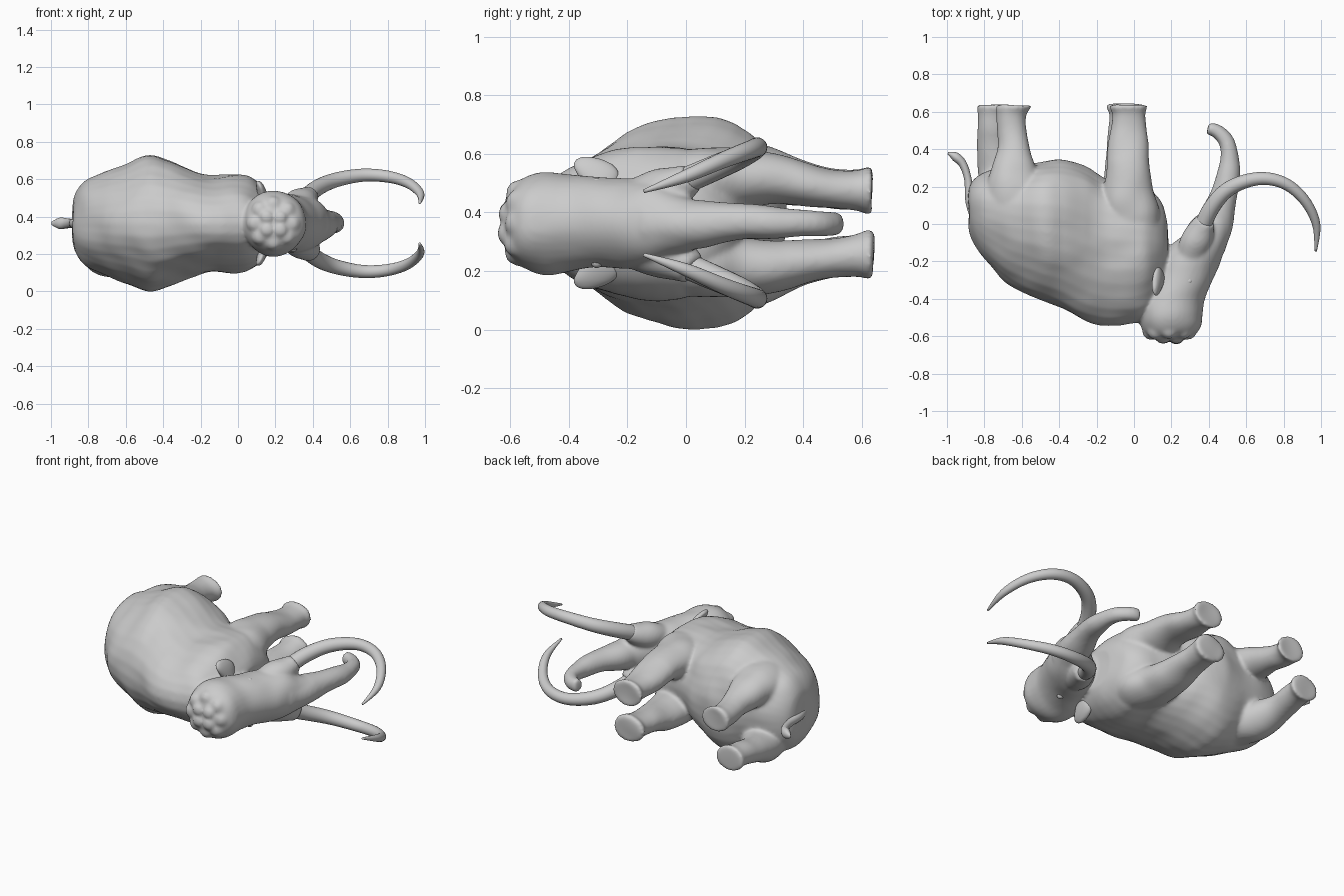
import bpy, bmesh, math
from mathutils import Vector

if "Cube" in bpy.data.objects:
    bpy.data.objects.remove(bpy.data.objects["Cube"])

ZC = 0.364  # mid-plane of the animal, which lies on its side
X, Y, Z = Vector((1, 0, 0)), Vector((0, 1, 0)), Vector((0, 0, 1))


def catmull(st, n=6):
    """Smoothly resample a list of station tuples."""
    out = []
    for i in range(len(st) - 1):
        p = [st[max(0, min(len(st) - 1, i + k))] for k in (-1, 0, 1, 2)]
        for j in range(n):
            t = j / n
            out.append([0.5 * (2 * b + (c - a) * t + (2 * a - 5 * b + 4 * c - d) * t * t
                               + (3 * b - a - 3 * c + d) * t ** 3) for a, b, c, d in zip(*p)])
    return out + [list(st[-1])]


def loft(name, st, axes=None, skew=0.0, sides=32):
    """Stations (x, y, z, a, b): ring centre and half sizes; z is relative to the mid-plane."""
    rings = catmull(st)
    bm = bmesh.new()
    prev = None
    for i, (x, y, z, a, b) in enumerate(rings):
        if axes:
            u, v = axes
        else:
            t = Vector(rings[min(i + 1, len(rings) - 1)][:3]) - Vector(rings[max(i - 1, 0)][:3])
            u = t.cross(Z).normalized()
            v = u.cross(t).normalized()
        ring = []
        for k in range(sides):
            w = 2 * math.pi * k / sides
            s = math.cos(w) + skew * math.sin(w) ** 2
            ring.append(bm.verts.new(Vector((x, y, z + ZC)) + u * a * s + v * b * math.sin(w)))
        if prev:
            for k in range(sides):
                m = (k + 1) % sides
                bm.faces.new((prev[k], prev[m], ring[m], ring[k]))
        else:
            bm.faces.new(ring)
        prev = ring
    bm.faces.new(prev)
    bmesh.ops.recalc_face_normals(bm, faces=bm.faces)
    me = bpy.data.meshes.new(name)
    bm.to_mesh(me)
    bm.free()
    me.shade_smooth()
    ob = bpy.data.objects.new(name, me)
    bpy.context.collection.objects.link(ob)
    return ob


def ball(name, x, y, z, r):
    bpy.ops.mesh.primitive_uv_sphere_add(segments=20, ring_count=12, radius=r, location=(x, y, z + ZC))
    ob = bpy.context.object
    ob.name = name
    ob.data.shade_smooth()
    return ob


skin = []

# Torso: (x, back y, belly y, half width)
torso = [(-.885, -.02, .14, .09), (-.868, -.08, .22, .155), (-.81, -.18, .27, .23), (-.7, -.295, .3, .278),
         (-.6, -.36, .315, .315), (-.48, -.415, .335, .365), (-.38, -.455, .34, .34), (-.27, -.515, .31, .292),
         (-.15, -.545, .24, .258), (-.03, -.535, .21, .265), (.05, -.515, .19, .255), (.11, -.46, .15, .215),
         (.155, -.4, .09, .165), (.18, -.32, .0, .12)]
skin.append(loft("torso", [(x, (a + b) / 2, 0, (b - a) / 2, w) for x, a, b, w in torso], (Y, Z), 0.2))

# Head: (y, rear x, front x, half width)
head = [(-.615, .12, .26, .08), (-.585, .06, .33, .13), (-.54, .035, .36, .158), (-.48, .03, .365, .173),
        (-.4, .03, .375, .165), (-.3, .08, .42, .15), (-.2, .13, .46, .152), (-.12, .19, .49, .14),
        (-.05, .27, .51, .11), (.03, .35, .53, .08)]
skin.append(loft("head", [((a + b) / 2, y, 0, (b - a) / 2, w) for y, a, b, w in head], (X, Z)))

# Trunk with curled tip
skin.append(loft("trunk", [(.39, -.12, 0, .1, .1), (.445, .04, 0, .09, .08), (.488, .2, 0, .066, .06),
                           (.514, .33, 0, .052, .05), (.5, .43, 0, .046, .046), (.45, .49, 0, .038, .042),
                           (.395, .51, 0, .032, .038)]))

# Curly tuft on the crown
for i in range(8):
    w = 2 * math.pi * i / 8
    skin.append(ball("tuft", .19 + .1 * math.cos(w), -.572, .1 * math.sin(w), .046))
for i in range(4):
    w = math.pi * (i / 2 + .25)
    skin.append(ball("tuft", .19 + .05 * math.cos(w), -.6, .05 * math.sin(w), .04))

# Leg tables: (y, rear x, front x, side offset, half width)
front = [(-.2, -.13, .11, .12, .11), (.05, -.165, .14, .14, .115), (.2, -.16, .1, .15, .1),
         (.32, -.145, .085, .15, .083), (.45, -.13, .07, .125, .07), (.58, -.115, .06, .112, .07),
         (.62, -.13, .07, .11, .08), (.636, -.13, .07, .11, .08)]
hind = [(-.12, -.74, -.46, .13, .11), (.05, -.79, -.45, .155, .125), (.2, -.79, -.49, .168, .12),
        (.3, -.765, -.525, .165, .095), (.4, -.735, -.56, .14, .077), (.5, -.73, -.575, .12, .07),
        (.58, -.73, -.57, .112, .07), (.62, -.735, -.55, .11, .08), (.636, -.735, -.55, .11, .08)]


def leg(name, table, side, shift):
    st = []
    for y, a, b, z, w in table:
        d = shift * max(0, min(1, (y - .1) / .3))
        st.append(((a + b) / 2 + d, y, side * z, (b - a) / 2, w))
    skin.append(loft(name, st, (X, Z)))


for s in (1, -1):
    leg("front_leg", front, s, 0 if s > 0 else -.01)
    leg("hind_leg", hind, s, 0 if s > 0 else -.105)
    # Tusk socket on the cheek
    skin.append(loft("tusk_socket", [(.29, -.2, s * .08, .07, .06), (.325, -.1, s * .105, .08, .078),
                                     (.36, -.03, s * .13, .072, .07), (.39, .02, s * .16, .052, .052)]))
    # Curved tusk
    loft("tusk", [(.345, -.07, s * .115, .046, .046), (.41, .08, s * .18, .044, .044),
                  (.51, .19, s * .228, .04, .04), (.66, .242, s * .257, .035, .035),
                  (.8, .22, s * .25, .032, .032), (.91, .13, s * .216, .028, .028),
                  (.974, 0, s * .16, .022, .022), (.972, -.145, s * .108, .006, .006)], sides=20)
    # Small ear flap
    loft("ear", [(.135, -.29, s * .12, .03, .05), (.128, -.3, s * .165, .026, .07),
                 (.12, -.315, s * .195, .022, .068), (.112, -.33, s * .216, .016, .045),
                 (.11, -.34, s * .226, .006, .012)], (X, Y))
    ball("eye", .295, -.305, s * .134, .02)

# Tail
loft("tail", [(-.84, .02, 0, .03, .03), (-.875, .12, 0, .026, .028), (-.888, .24, 0, .02, .024),
              (-.915, .32, 0, .022, .027), (-.955, .36, 0, .024, .03), (-.995, .38, 0, .006, .01)], sides=16)

# Fuse the skin parts into one smooth body
bpy.ops.object.select_all(action='DESELECT')
for ob in skin:
    ob.select_set(True)
bpy.context.view_layer.objects.active = skin[0]
bpy.ops.object.join()
body = skin[0]
body.name = "body"
rm = body.modifiers.new("fuse", 'REMESH')
rm.mode = 'VOXEL'
rm.voxel_size = 0.01
rm.use_smooth_shade = True
sm = body.modifiers.new("soften", 'SMOOTH')
sm.factor = 0.5
sm.iterations = 10
# Faint hide folds
tex = bpy.data.textures.new("folds", 'CLOUDS')
tex.noise_scale = 0.15
tex.noise_depth = 0
dp = body.modifiers.new("folds", 'DISPLACE')
dp.texture = tex
dp.strength = 0.015
dp.mid_level = 0.4
